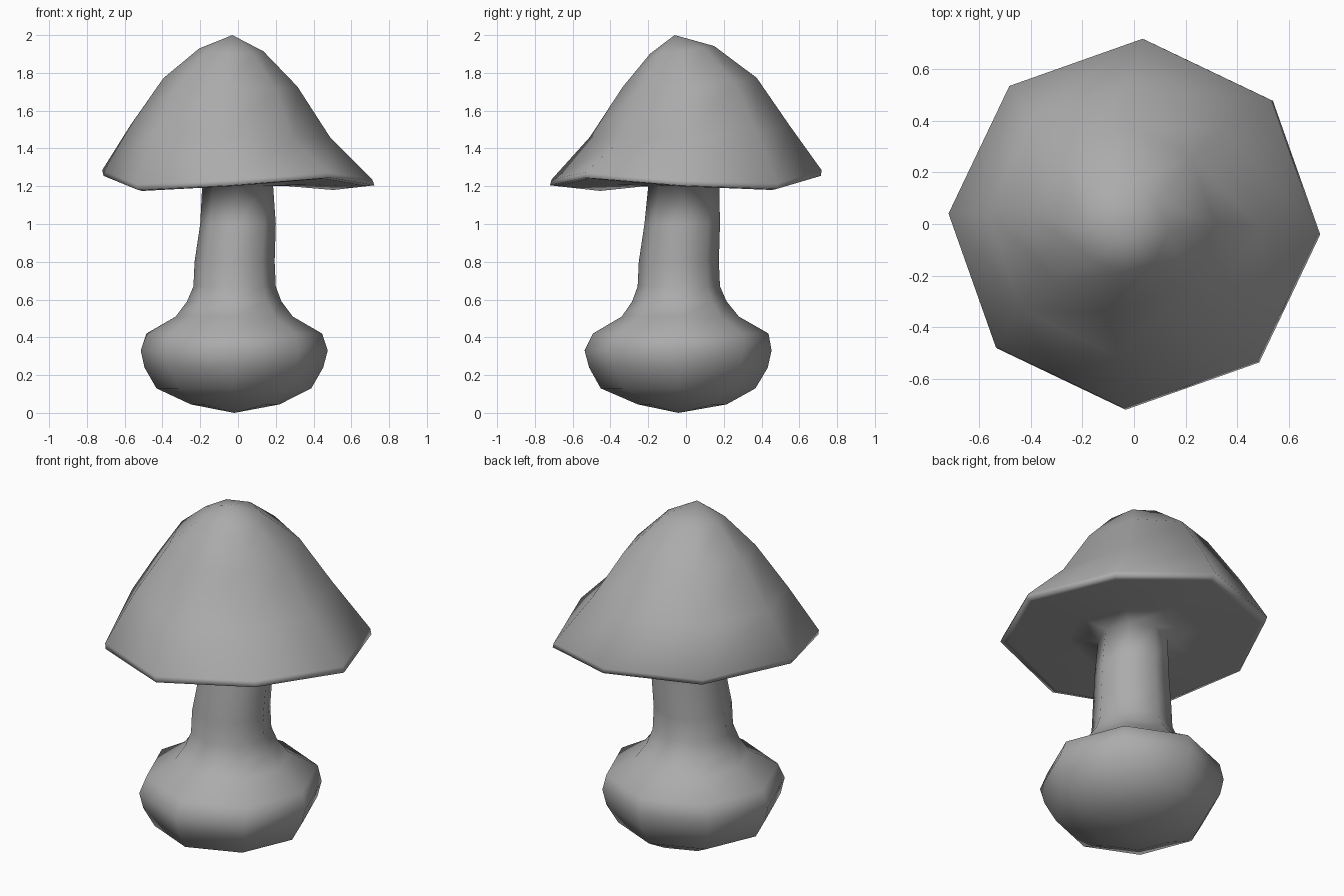
import bpy
import bmesh
from math import cos, sin, radians

SIDES = 8

if "Cube" in bpy.data.objects:
    bpy.data.objects.remove(bpy.data.objects["Cube"])

COLOUR = (0.41, 0.41, 0.41, 1)
grey = bpy.data.materials.new("mid grey")
grey.use_nodes = True
grey.diffuse_color = COLOUR
grey.node_tree.nodes["Principled BSDF"].inputs["Base Color"].default_value = COLOUR

FLAT = (0,) * SIDES
EVEN = (1,) * SIDES


def ring(bm, cx, cy, z, r, turn=-1, lean=(0, 0), lift=FLAT, pull=EVEN):
    """Eight-sided ring that can lean, ripple in height and be pulled in."""
    verts = []
    for k in range(SIDES):
        a = radians(turn + k * 45)
        x, y = r * pull[k] * cos(a), r * pull[k] * sin(a)
        h = z + lean[0] * x + lean[1] * y + lift[k]
        verts.append(bm.verts.new((cx + x, cy + y, h)))
    return verts


def loft(name, bm, rings, start, end):
    """Skin the rings and close both ends with fans to a point."""
    for a, b in zip(rings, rings[1:]):
        for k in range(SIDES):
            n = (k + 1) % SIDES
            bm.faces.new((a[k], a[n], b[n], b[k]))
    for loop, tip in ((rings[0], start), (rings[-1], end)):
        v = bm.verts.new(tip)
        for k in range(SIDES):
            bm.faces.new((loop[k], loop[(k + 1) % SIDES], v))
    bmesh.ops.recalc_face_normals(bm, faces=bm.faces)
    mesh = bpy.data.meshes.new(name)
    bm.to_mesh(mesh)
    bm.free()
    mesh.materials.append(grey)
    mesh.shade_smooth()
    obj = bpy.data.objects.new(name, mesh)
    bpy.context.collection.objects.link(obj)


bm = bmesh.new()

# Bulb and stalk: centre x, centre y, height, radius
stalk = [
    (-0.015, -0.02, 0.045, 0.235), (-0.022, -0.042, 0.13, 0.41),
    (-0.022, -0.04, 0.24, 0.473), (-0.02, -0.042, 0.33, 0.495),
    (-0.02, -0.028, 0.42, 0.465), (-0.02, -0.03, 0.51, 0.31),
    (-0.02, -0.035, 0.59, 0.25), (-0.018, -0.038, 0.67, 0.218),
    (-0.018, -0.038, 0.80, 0.212), (0, -0.02, 1.0, 0.2),
    (-0.002, -0.012, 1.2, 0.188),
]
rings = [ring(bm, *s) for s in stalk]

# Cap: underside, rippled rim, then leaning rings up to the crown
ripple = (0.0, -0.02, 0.05, 0.05, 0.05, -0.025, 0.0, 0.04)
half_ripple = [h / 2 for h in ripple]
dent = (1, 1, 1, 1, 1, 1, 1, 0.93)
rings += [
    ring(bm, 0, 0, 1.21, 0.36, -3, lift=half_ripple),
    ring(bm, 0, 0, 1.20, 0.68, -3, lift=ripple),
    ring(bm, 0.005, -0.003, 1.205, 0.718, -3, lift=ripple),
    ring(bm, -0.004, 0.003, 1.235, 0.716, -3, lift=ripple),
    ring(bm, -0.04, 0.02, 1.49, 0.53, -3, (-0.06, 0.06), pull=dent),
    ring(bm, -0.04, 0.02, 1.75, 0.355, -3, (-0.06, 0.07)),
    ring(bm, -0.035, -0.02, 1.922, 0.17, -3, (-0.04, 0.12)),
]
loft("mushroom", bm, rings, (-0.02, -0.04, 0), (-0.03, -0.06, 2.0))
